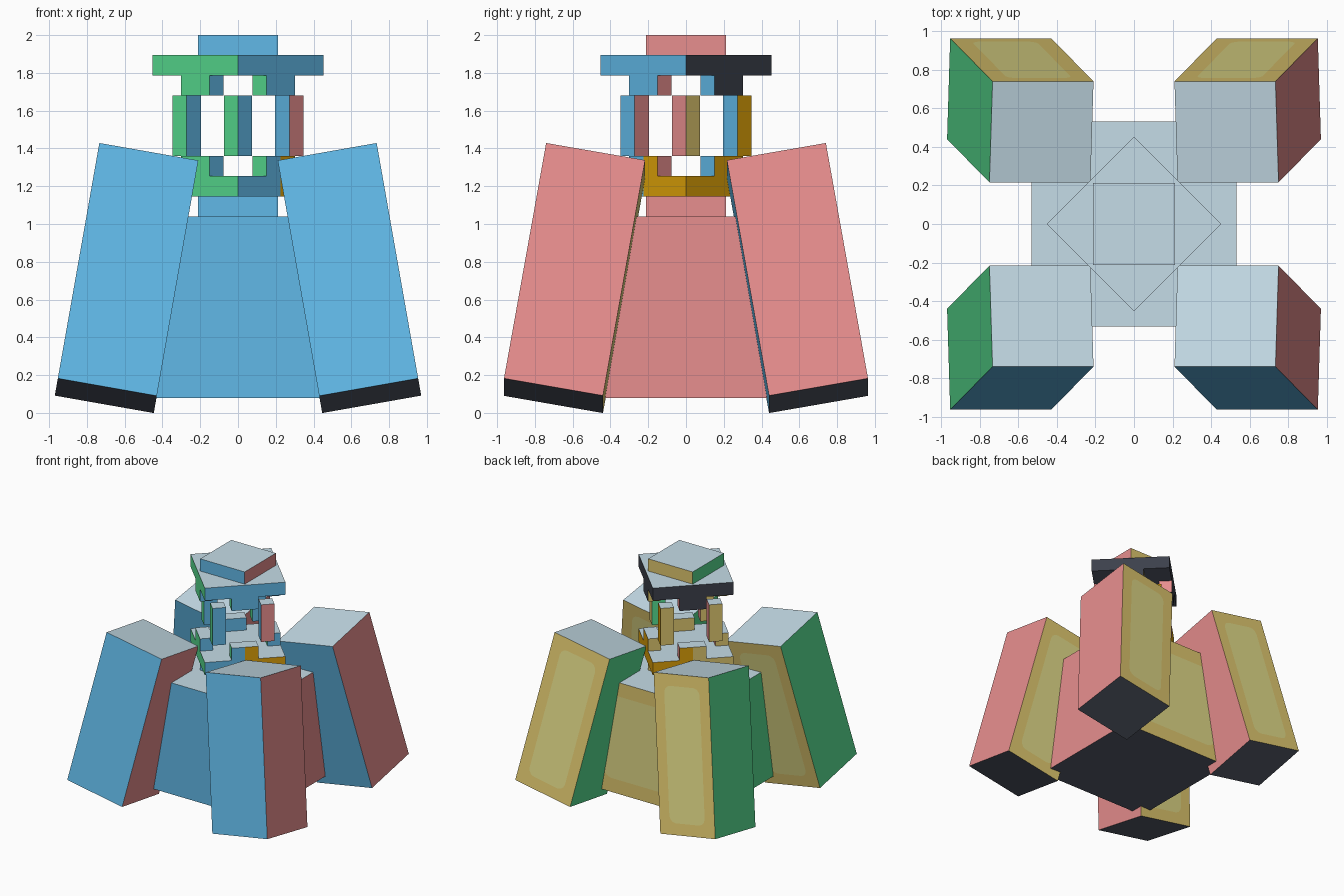
import bpy, bmesh, math
from mathutils import Matrix, Vector

cube = bpy.data.objects.get("Cube")
if cube:
    bpy.data.objects.remove(cube, do_unlink=True)


def linear(c):
    c /= 255
    return c / 12.92 if c <= 0.04045 else ((c + 0.055) / 1.055) ** 2.4


PALETTE = {
    "blue": (98, 187, 234), "red": (234, 144, 144), "yellow": (222, 198, 110),
    "green": (88, 224, 146), "pale_grey": (197, 220, 231), "charcoal": (60, 64, 75),
    "slate": (86, 92, 106), "orange": (220, 160, 8), "olive": (222, 215, 134),
}
NAMES = list(PALETTE)
MATS = []
for name, rgb in PALETTE.items():
    m = bpy.data.materials.new(name)
    m.use_nodes = True
    col = (*[linear(c) for c in rgb], 1)
    m.diffuse_color = col
    bsdf = m.node_tree.nodes["Principled BSDF"]
    bsdf.inputs["Base Color"].default_value = col
    bsdf.inputs["Roughness"].default_value = 0.8
    MATS.append(m)

# Every block takes its colours from the direction each face points
SIDES = {"-y": "blue", "+x": "red", "+y": "yellow", "-x": "green",
         "+z": "pale_grey", "-z": "slate"}


def direction(n):
    i = max(range(3), key=lambda k: abs(n[k]))
    return ("+" if n[i] > 0 else "-") + "xyz"[i]


def block(name, size, loc, rot=(0, 0, 0), special=None, half=(), panel=0):
    """special: {side: colour}; half: sides that are orange where x > 0;
    panel: margin of the rounded olive panel on the back."""
    bm = bmesh.new()
    bmesh.ops.create_cube(bm, size=1, matrix=Matrix.Diagonal((*size, 1)))
    if half:
        bmesh.ops.bisect_plane(bm, geom=bm.verts[:] + bm.edges[:] + bm.faces[:],
                               plane_co=(0, 0, 0), plane_no=(1, 0, 0))
    bm.normal_update()
    colours = {**SIDES, **(special or {})}
    for f in bm.faces:
        d = direction(f.normal)
        c = "orange" if d in half and f.calc_center_median().x > 0 else colours[d]
        f.material_index = NAMES.index(c)
    if panel:
        back = max(bm.faces, key=lambda f: f.normal.y)
        bmesh.ops.inset_region(bm, faces=[back], thickness=panel, use_even_offset=True)
        back.material_index = NAMES.index("olive")
        # Round the panel's corners; the new corner pieces join the border
        bmesh.ops.bevel(bm, geom=back.verts[:], offset=panel * 0.6, segments=3,
                        profile=0.5, affect="VERTICES", material=NAMES.index("yellow"))
    me = bpy.data.meshes.new(name)
    bm.to_mesh(me)
    bm.free()
    for m in MATS:
        me.materials.append(m)
    ob = bpy.data.objects.new(name, me)
    ob.location, ob.rotation_euler = loc, rot
    bpy.context.collection.objects.link(ob)
    return ob


# Base body and the four splayed legs
block("body", (1.065, 1.065, 0.96), (0, 0, 0.56), panel=0.12)
tilt = math.radians(10)
for sx, side in ((-1, "right"), (1, "left")):
    for sy, end in ((-1, "front"), (1, "back")):
        block(f"{end}_{side}_leg", (0.532, 0.532, 1.285), (sx * 0.59, sy * 0.59, 0.714),
              (sy * tilt, -sx * tilt, 0), panel=0.095)

# Square slabs under and over the lantern
block("neck_slab", (0.425, 0.425, 0.11), (0, 0, 1.095))
block("cap_slab", (0.425, 0.425, 0.105), (0, 0, 1.9475))

# Diagonal plates, each with four bricks along its edges
turn = math.radians(45)
TURN = Matrix.Rotation(turn, 3, "Z")
block("lower_plate", (0.64, 0.64, 0.108), (0, 0, 1.2), (0, 0, turn),
      {"+x": "orange"}, ("-y", "+y"))
block("upper_plate", (0.64, 0.64, 0.108), (0, 0, 1.841), (0, 0, turn),
      {"+x": "charcoal", "+y": "charcoal"})
for d, (x, y) in {"-y": (0, -1), "+x": (1, 0), "+y": (0, 1), "-x": (-1, 0)}.items():
    size = (0.105 if x else 0.212, 0.105 if y else 0.212, 0.108)
    pos = TURN @ Vector((x * 0.2675, y * 0.2675, 0))
    low = {"+x": "orange"} if d == "+x" else {}
    high = {d: "charcoal"} if d in ("+x", "+y") else {}
    block("lower_brick", size, pos + Vector((0, 0, 1.306)), (0, 0, turn),
          low, (d,) if y else ())
    block("upper_brick", size, pos + Vector((0, 0, 1.735)), (0, 0, turn), high)

# Lantern posts at the four corners of the diagonal plates
for name, x, y, angle, special in (
        ("front_post", 0, -1, turn, None), ("left_post", 1, 0, -turn, None),
        ("back_post", 0, 1, turn, {"+x": "orange"}), ("right_post", -1, 0, turn, None)):
    block(name, (0.106, 0.106, 0.32), (x * 0.272, y * 0.272, 1.52), (0, 0, angle), special)
